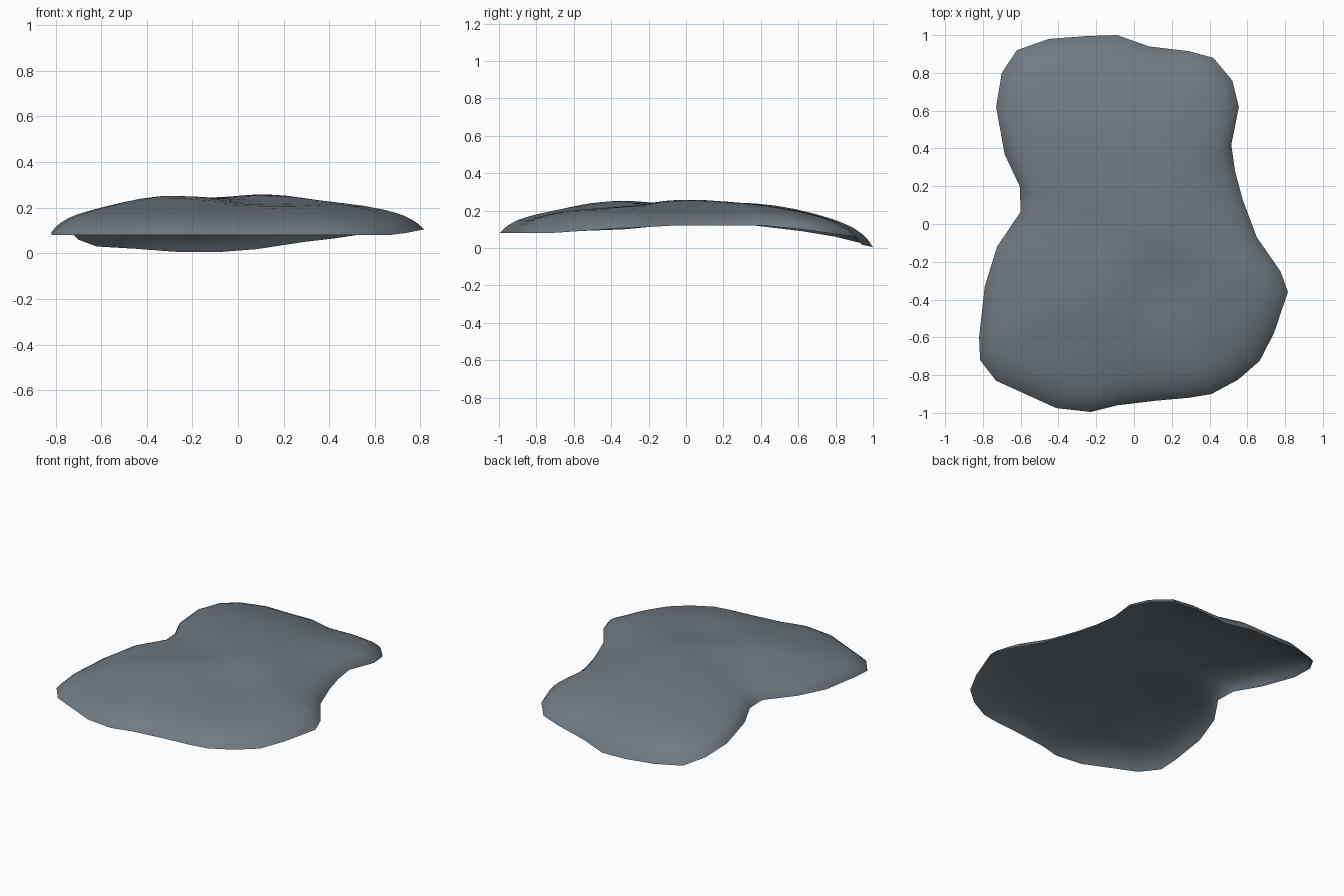
import bpy, bmesh, math

# Rim of the thin shell, counter-clockwise from the right-hand point (x, y, z)
RIM = [(.815,-.36,.105), (.775,-.25,.11), (.65,-.07,.12), (.575,.13,.12), (.535,.28,.12),
       (.515,.42,.12), (.555,.62,.10), (.52,.76,.08), (.42,.88,.065), (.29,.915,.05),
       (.08,.94,.018), (-.09,1.0,.005), (-.25,.995,.005), (-.45,.98,.02), (-.62,.92,.03),
       (-.70,.80,.06), (-.73,.62,.09), (-.685,.37,.12), (-.605,.20,.13), (-.60,.065,.13),
       (-.725,-.12,.12), (-.79,-.33,.10), (-.82,-.60,.09), (-.815,-.72,.08), (-.73,-.83,.08),
       (-.41,-.975,.08), (-.23,-.995,.08), (-.09,-.96,.08), (.12,-.935,.08), (.29,-.92,.08),
       (.41,-.90,.08), (.55,-.825,.08), (.665,-.725,.08), (.74,-.58,.09)]
CX, CY = -.05, -.05
# Dome profile: (distance from centre, fraction of the crown height)
DOME = [(1, 0), (.975, .16), (.95, .28), (.9, .44), (.85, .54), (.8, .62), (.7, .74),
        (.6, .83), (.5, .9), (.4, .95), (.3, .98), (.2, 1), (.1, 1)]
# Soft bumps and dips: x, y, height, radius
BUMPS = [(.17,.0,.024,.25), (-.30,-.42,.026,.24), (.12,-.35,-.018,.2),
         (-.28,.36,-.012,.1), (-.1,.5,.015,.3), (.55,-.42,.012,.18), (-.2,-.05,-.008,.15)]

def crown(x, y):
    return .237 + sum(h * math.exp(-((x-a)**2 + (y-b)**2) / r**2) for a, b, h, r in BUMPS)

mat = bpy.data.materials.new("slate grey")
mat.diffuse_color = (.162, .195, .220, 1)

# Open domed sheet made of rings shrinking to the centre
bm = bmesh.new()
rings = []
for s, f in DOME:
    ring = []
    for x, y, z in RIM:
        px, py = CX + s*(x-CX), CY + s*(y-CY)
        ring.append(bm.verts.new((px, py, z + f*(crown(px, py)-z))))
    rings.append(ring)
n = len(RIM)
for a, b in zip(rings, rings[1:]):
    for i in range(n):
        j = (i+1) % n
        bm.faces.new((a[i], a[j], b[j], b[i]))
mid = bm.verts.new((CX, CY, crown(CX, CY)))
for i in range(n):
    bm.faces.new((rings[-1][i], rings[-1][(i+1) % n], mid))
for f in bm.faces:
    f.smooth = True
me = bpy.data.meshes.new("stone_slab")
bm.to_mesh(me)
bm.free()
me.materials.append(mat)
bpy.context.collection.objects.link(bpy.data.objects.new("stone_slab", me))
